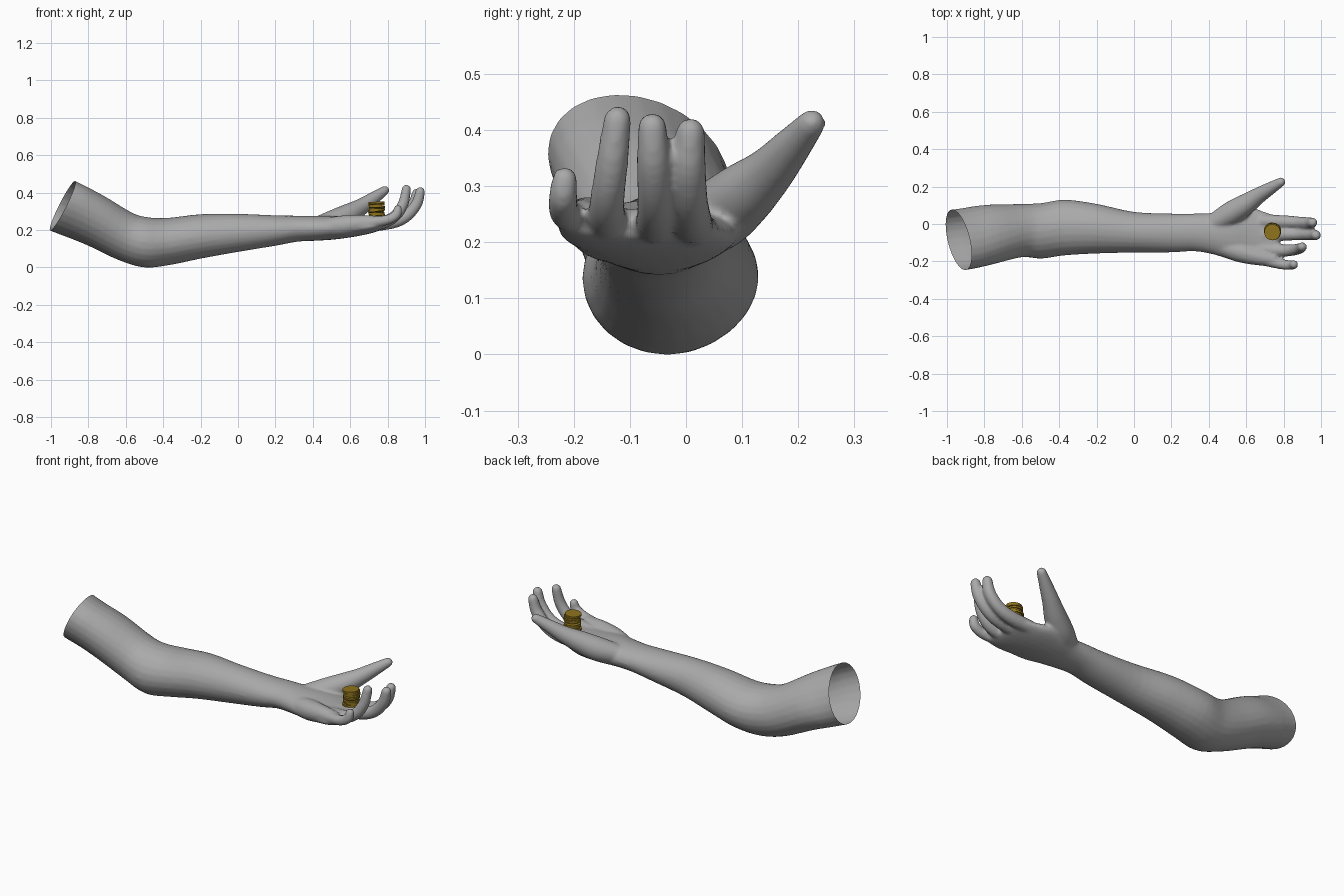
import bpy, bmesh, math, random
from mathutils import Vector, Matrix

if "Cube" in bpy.data.objects:
    bpy.data.objects.remove(bpy.data.objects["Cube"])

random.seed(4)
SIDES = 24


def catmull(rows, steps):
    """Smoothly resample rows of numbers."""
    out = []
    for i in range(len(rows) - 1):
        a, b, c, d = (rows[max(i - 1, 0)], rows[i], rows[i + 1],
                      rows[min(i + 2, len(rows) - 1)])
        for s in range(steps):
            t = s / steps
            out.append([0.5 * (2 * q + (r - p) * t + (2 * p - 5 * q + 4 * r - w) * t * t
                               + (3 * q - p - 3 * r + w) * t ** 3)
                        for p, q, r, w in zip(a, b, c, d)])
    out.append(list(rows[-1]))
    return out


def loft(bm, sections):
    """Closed tube through (centre, side axis, up axis) ellipses."""
    rings = []
    for c, u, v in sections:
        rings.append([bm.verts.new(c + u * math.cos(2 * math.pi * k / SIDES)
                                   + v * math.sin(2 * math.pi * k / SIDES))
                      for k in range(SIDES)])
    for a, b in zip(rings, rings[1:]):
        for k in range(SIDES):
            j = (k + 1) % SIDES
            bm.faces.new((a[k], a[j], b[j], b[k]))
    bm.faces.new(rings[0][::-1])
    bm.faces.new(rings[-1])


def limb(bm, rows):
    """Loft from rows of top x, top z, bottom x, bottom z, y min, y max."""
    secs = []
    for tx, tz, bx, bz, y0, y1 in catmull(rows, 4):
        lean = -.045 * min(1, max(0, (-.5 - tx) / .3))
        secs.append((Vector(((tx + bx) / 2, (y0 + y1) / 2, (tz + bz) / 2)),
                     Vector((0, (y1 - y0) / 2, 0)),
                     Vector(((tx - bx) / 2, lean, (tz - bz) / 2))))
    loft(bm, secs)


def digit(bm, rows):
    """Round-tipped tube along rows of x, y, z, radius."""
    pts = catmull(rows, 6)
    cs = [Vector(p[:3]) for p in pts]
    secs = []
    for i, p in enumerate(pts):
        t = (cs[min(i + 1, len(cs) - 1)] - cs[max(i - 1, 0)]).normalized()
        up = t.cross(Vector((0, 1, 0))).normalized()
        side = up.cross(t).normalized()
        secs.append((cs[i], side * p[3], -up * p[3]))
    r = pts[-1][3]
    for a in (20, 40, 60, 80):
        k = math.radians(a)
        secs.append((cs[-1] + t * r * math.sin(k),
                     side * r * math.cos(k), -up * r * math.cos(k)))
    loft(bm, secs)


def paint(mesh, name, rgb):
    mat = bpy.data.materials.new(name)
    mat.diffuse_color = (*rgb, 1)
    mat.use_nodes = True
    mat.node_tree.nodes["Principled BSDF"].inputs["Base Color"].default_value = mat.diffuse_color
    mesh.materials.clear()
    mesh.materials.append(mat)


bm = bmesh.new()

# Upper arm, elbow, forearm and palm
limb(bm, [
    (-.984, .515, -1.109, .245, -.25, .07),
    (-.875, .465, -1.0, .195, -.243, .073),
    (-.72, .385, -.82, .125, -.213, .1),
    (-.57, .295, -.64, .04, -.178, .107),
    (-.49, .27, -.50, .0, -.185, .112),
    (-.38, .265, -.36, .014, -.168, .13),
    (-.2, .285, -.2, .047, -.158, .108),
    (0, .287, 0, .083, -.153, .065),
    (.2, .279, .2, .116, -.152, .056),
    (.32, .277, .32, .138, -.146, .056),
    (.42, .277, .42, .143, -.162, .06),
    (.52, .276, .52, .15, -.192, .085),
    (.62, .264, .62, .164, -.212, .09),
    (.70, .258, .70, .18, -.226, .065),
    (.75, .26, .75, .195, -.226, .048),
    (.775, .25, .775, .21, -.215, .035),
])

# Thumb with its fleshy base, and the outer heel of the hand
digit(bm, [(.42, .0, .22, .05), (.51, .052, .245, .063), (.59, .1, .283, .058),
           (.66, .148, .325, .045), (.725, .188, .37, .035), (.785, .224, .412, .025)])
digit(bm, [(.44, -.11, .21, .045), (.55, -.145, .222, .055),
           (.66, -.175, .235, .046), (.74, -.19, .243, .034)])

# Index, middle, ring and little fingers
digit(bm, [(.68, .015, .225, .036), (.80, .012, .238, .035), (.88, .008, .27, .032),
           (.935, .005, .33, .031), (.955, .008, .396, .026)])
digit(bm, [(.68, -.06, .225, .036), (.82, -.055, .24, .034), (.90, -.055, .275, .032),
           (.955, -.058, .34, .03), (.974, -.06, .405, .026)])
digit(bm, [(.66, -.13, .225, .036), (.77, -.14, .24, .034), (.84, -.14, .275, .031),
           (.883, -.132, .34, .029), (.90, -.122, .418, .025)])
digit(bm, [(.64, -.175, .23, .036), (.73, -.2, .243, .031), (.80, -.217, .255, .027),
           (.845, -.219, .28, .026), (.855, -.216, .312, .023)])

bmesh.ops.recalc_face_normals(bm, faces=bm.faces)
me = bpy.data.meshes.new("raw_arm")
bm.to_mesh(me)
bm.free()
arm = bpy.data.objects.new("arm_and_hand", me)
bpy.context.collection.objects.link(arm)

# Fuse the parts into one skin
rm = arm.modifiers.new("fuse", 'REMESH')
rm.mode = 'VOXEL'
rm.voxel_size = .008
sm = arm.modifiers.new("soften", 'SMOOTH')
sm.factor = .5
sm.iterations = 6
dg = bpy.context.evaluated_depsgraph_get()
skin = bpy.data.meshes.new_from_object(arm.evaluated_get(dg))
arm.modifiers.clear()
arm.data = skin

# Open the cut end of the upper arm, slightly skewed
bm = bmesh.new()
bm.from_mesh(skin)
bmesh.ops.bisect_plane(bm, geom=bm.verts[:] + bm.edges[:] + bm.faces[:],
                       plane_co=(-.9375, -.085, .33), plane_no=(-.908, -.12, .42),
                       clear_outer=True)
for f in bm.faces:
    f.smooth = True
bm.to_mesh(skin)
bm.free()
paint(skin, "dark_grey", (.4, .4, .4))

# Untidy stack of coins on the palm
bm = bmesh.new()
N, H = 8, .0112
for i in range(N):
    tilt = Matrix.Rotation(random.uniform(-.07, .07), 4, 'X') @ \
        Matrix.Rotation(random.uniform(-.07, .07), 4, 'Y')
    pos = Matrix.Translation((.74 + random.uniform(-.005, .005),
                              -.04 + random.uniform(-.005, .005), .268 + H * i))
    bmesh.ops.create_cone(bm, cap_ends=True, segments=24, radius1=.043, radius2=.043,
                          depth=H * .9, matrix=pos @ tilt)
me = bpy.data.meshes.new("coin_stack")
bm.to_mesh(me)
bm.free()
coins = bpy.data.objects.new("coin_stack", me)
bpy.context.collection.objects.link(coins)
paint(me, "gold", (.27, .17, .012))
